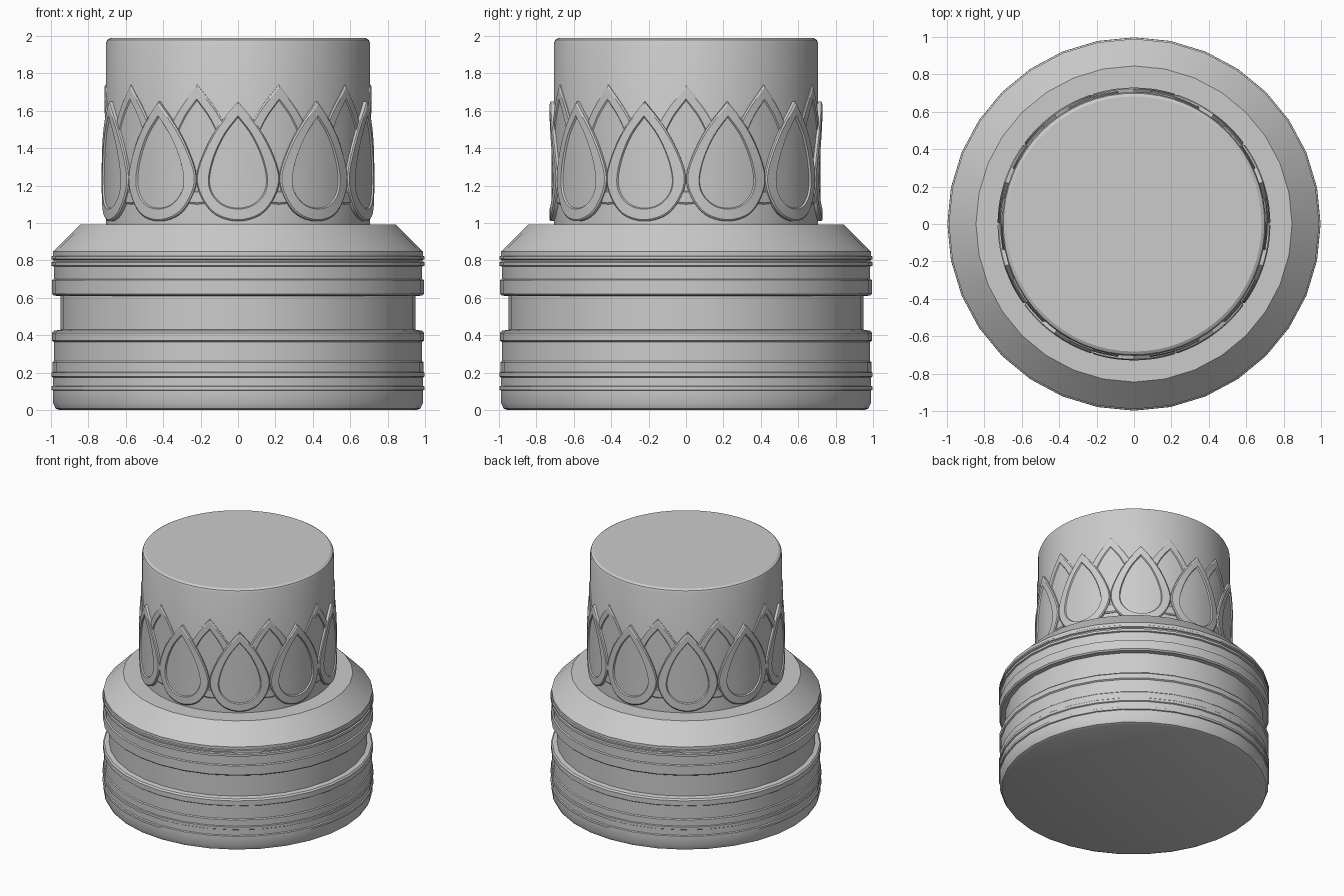
import bpy, bmesh, math

if "Cube" in bpy.data.objects:
    bpy.data.objects.remove(bpy.data.objects["Cube"])

def finish(bm, name):
    bmesh.ops.recalc_face_normals(bm, faces=bm.faces)
    me = bpy.data.meshes.new(name)
    bm.to_mesh(me)
    bm.free()
    ob = bpy.data.objects.new(name, me)
    bpy.context.collection.objects.link(ob)
    bpy.ops.object.select_all(action='DESELECT')
    ob.select_set(True)
    bpy.context.view_layer.objects.active = ob
    bpy.ops.object.shade_smooth_by_angle(angle=math.radians(30))
    return ob

def lathe(name, profile, sides):
    """Revolve (radius, z) points and cap both ends."""
    bm = bmesh.new()
    rings = [[bm.verts.new((r * math.cos(2 * math.pi * i / sides),
                            r * math.sin(2 * math.pi * i / sides), z))
              for i in range(sides)] for r, z in profile]
    for a, b in zip(rings, rings[1:]):
        for i in range(sides):
            j = (i + 1) % sides
            bm.faces.new((a[i], a[j], b[j], b[i]))
    bm.faces.new(rings[0][::-1])
    bm.faces.new(rings[-1])
    return finish(bm, name)

def smooth_curve(pts, steps=4):
    """Catmull-Rom through half-outline points, bottom to tip."""
    mirrored = (-pts[1][0], pts[1][1])
    p = [mirrored] + pts + [(2 * pts[-1][0] - pts[-2][0], 2 * pts[-1][1] - pts[-2][1])]
    out = []
    for i in range(1, len(p) - 2):
        for s in range(steps):
            t = s / steps
            out.append(tuple(0.5 * (2 * b + (c - a) * t + (2 * a - 5 * b + 4 * c - d) * t * t
                                    + (3 * b - a - 3 * c + d) * t ** 3)
                             for a, b, c, d in zip(*p[i - 1:i + 3])))
    return out + [pts[-1]]

def closed(half):
    return half + [(-x, z) for x, z in half[-2:0:-1]]

OUTER = closed(smooth_curve([(0, 1.01), (.12, 1.045), (.195, 1.14), (.22, 1.25),
                             (.175, 1.39), (.10, 1.525), (0, 1.65)]))
INNER = closed(smooth_curve([(0, 1.08), (.075, 1.098), (.132, 1.155), (.15, 1.235),
                             (.125, 1.35), (.07, 1.47), (0, 1.565)]))

def scaled(loop, k, cz=1.25):
    return [(x * k, cz + (z - cz) * k) for x, z in loop]

def petal_row(name, offset, dz, r_rim, r_panel):
    # rim wall, flat rim, step down to the panel, panel rings
    levels = [(OUTER, .69), (OUTER, r_rim - .006), (scaled(OUTER, .965), r_rim),
              (scaled(INNER, 1.03), r_rim), (INNER, r_panel),
              (scaled(INNER, .6), r_panel), (scaled(INNER, .25), r_panel)]
    bm = bmesh.new()
    for k in range(10):
        ang = -math.pi / 2 + math.radians(36 * k + offset)
        rings = [[bm.verts.new((r * math.cos(ang + x / .705),
                                r * math.sin(ang + x / .705), z + dz))
                  for x, z in loop] for loop, r in levels]
        n = len(OUTER)
        for a, b in zip(rings, rings[1:]):
            for i in range(n):
                j = (i + 1) % n
                bm.faces.new((a[i], a[j], b[j], b[i]))
        bm.faces.new(rings[-1])
        bm.faces.new(rings[0][::-1])
    return finish(bm, name)

# Ringed base
lathe("ringed_base", [
    (.955, 0), (.975, .008), (.99, .04), (.99, .105), (.998, .108), (.998, .125),
    (.99, .13), (.99, .175), (.998, .18), (.998, .2), (.992, .205), (.992, .255),
    (.985, .262), (.985, .365), (.995, .372), (.995, .412), (.985, .424),
    (.95, .43), (.95, .61), (.985, .612), (.995, .622), (.995, .695), (.985, .70),
    (.985, .768), (.997, .772), (.997, .79), (.987, .795), (.987, .803),
    (.997, .807), (.997, .82), (.99, .825), (.99, .847), (.845, .992)], 32)

# Neck
lathe("neck", [(.705, .95), (.705, 1.965), (.699, 1.98), (.682, 1.99)], 64)

# Overlapping petals around the neck
petal_row("back_petals", 18, .09, .715, .709)
petal_row("front_petals", 0, 0, .729, .719)
